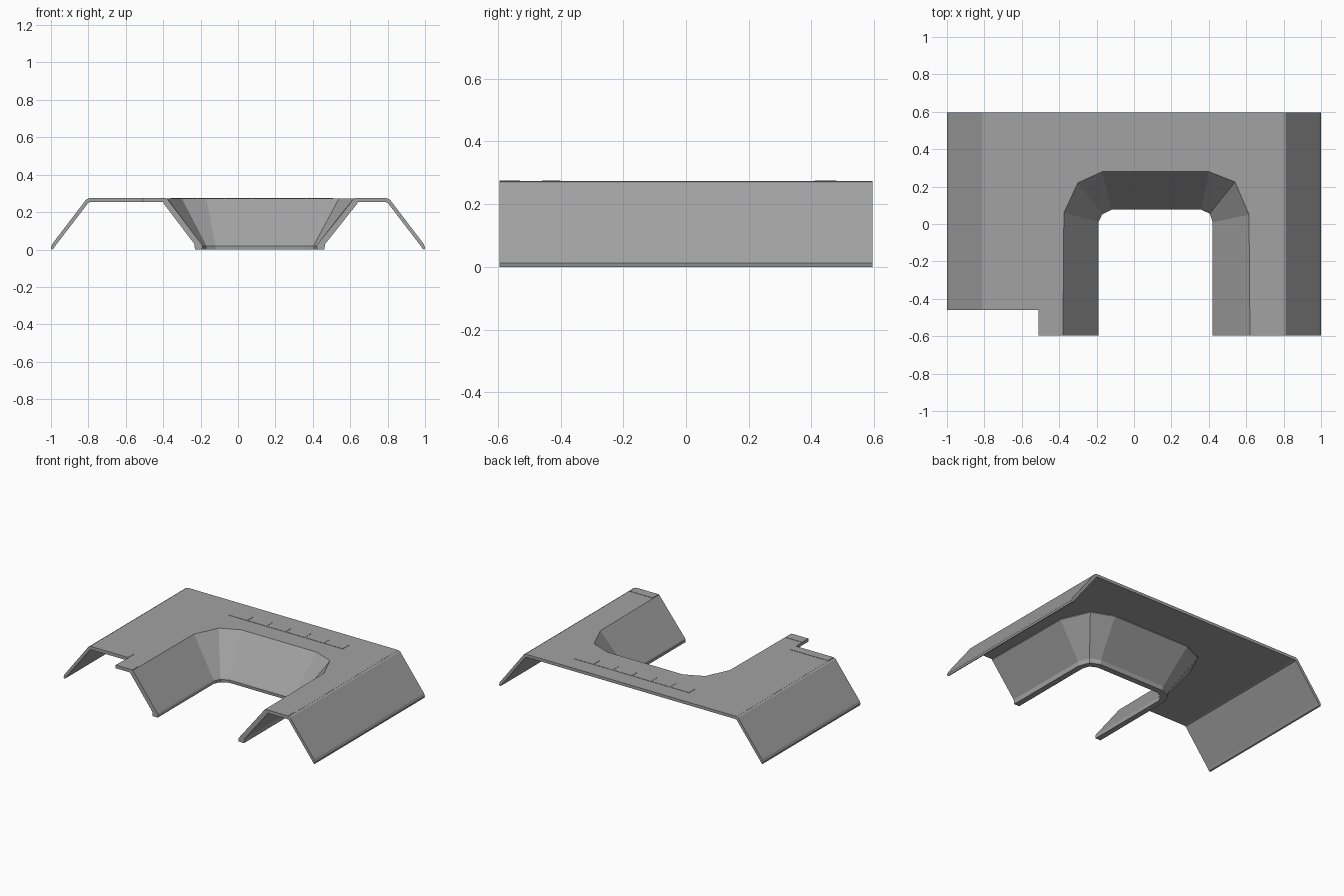
import bpy, bmesh

if "Cube" in bpy.data.objects:
    bpy.data.objects.remove(bpy.data.objects["Cube"])

FRONT, BACK, TOP = -0.595, 0.595, 0.273
LEFT_FRONT = -0.46
SLAB = 0.02

grey = bpy.data.materials.new("roof grey")
grey.diffuse_color = (0.36, 0.36, 0.36, 1)
grey.use_nodes = True
grey.node_tree.nodes["Principled BSDF"].inputs["Base Color"].default_value = grey.diffuse_color


def finish(bm, name):
    bmesh.ops.recalc_face_normals(bm, faces=bm.faces)
    mesh = bpy.data.meshes.new(name)
    bm.to_mesh(mesh)
    bm.free()
    mesh.materials.append(grey)
    ob = bpy.data.objects.new(name, mesh)
    bpy.context.collection.objects.link(ob)
    return ob


def prism(name, outline, offset):
    """Closed outline of 3D points swept along an offset."""
    bm = bmesh.new()
    face = bm.faces.new([bm.verts.new(p) for p in outline])
    new = bmesh.ops.extrude_face_region(bm, geom=[face])["geom"]
    bmesh.ops.translate(bm, vec=offset,
                        verts=[v for v in new if isinstance(v, bmesh.types.BMVert)])
    bmesh.ops.triangulate(bm, faces=[f for f in bm.faces if len(f.verts) > 4])
    return finish(bm, name)


def plate(name, x0, x1, y0, y1, z, h):
    prism(name, [(x0, y0, z), (x1, y0, z), (x1, y1, z), (x0, y1, z)], (0, 0, h))


# Upper and lower edges of the U-shaped opening
upper = [(-.38, FRONT), (-.375, .06), (-.30, .22), (-.17, .28),
         (.40, .28), (.54, .225), (.615, .05), (.62, FRONT)]
lower = [(-.19, FRONT), (-.19, .01), (-.17, .052), (-.12, .077),
         (.36, .077), (.405, .055), (.42, .01), (.42, FRONT)]

# Flat roof top
outline = [(-.8, BACK), (-.8, LEFT_FRONT), (-.51, LEFT_FRONT), (-.51, FRONT)]
outline += upper + [(.8, FRONT), (.8, BACK)]
prism("roof_top", [(x, y, TOP - SLAB) for x, y in outline], (0, 0, SLAB))

# Outer slopes with a small rounded foot
slope = [(.798, TOP), (.812, TOP - .006), (.993, .03), (1, .012), (.997, 0),
         (.988, .003), (.975, .022), (.80, TOP - SLAB - .003), (.79, TOP - SLAB)]
for name, side, front in (("left_slope", -1, LEFT_FRONT), ("right_slope", 1, FRONT)):
    prism(name, [(side * x, front, z) for x, z in slope], (0, BACK - front, 0))

# Inner sloping wall: (blend from lower to upper edge, height) for each ring
section = [(1, TOP), (.03, .03), (0, .02), (.01, 0), (.21, 0),
           (.23, .03), (1.1, TOP - SLAB - .005), (1.1, TOP - .008)]
bm = bmesh.new()
rings = []
for (ux, uy), (lx, ly) in zip(upper, lower):
    rings.append([bm.verts.new((lx + (ux - lx) * t, ly + (uy - ly) * t, z))
                  for t, z in section])
n = len(section)
for a, b in zip(rings, rings[1:]):
    for i in range(n):
        j = (i + 1) % n
        bm.faces.new((a[i], a[j], b[j], b[i]))
bm.faces.new(rings[0])
bm.faces.new(rings[-1])
finish(bm, "inner_wall")

# Thin raised panels along the back and trims at the front ends
for i in range(6):
    x = -.36 + i * .145
    plate("back_panel", x, x + .143, .41, .48, TOP, .002)
plate("left_front_trim", -.51, -.385, FRONT, -.53, TOP, .002)
plate("right_front_trim", .625, .795, FRONT, -.53, TOP, .002)
plate("left_step_trim", -.795, -.51, LEFT_FRONT, -.40, TOP, .002)
